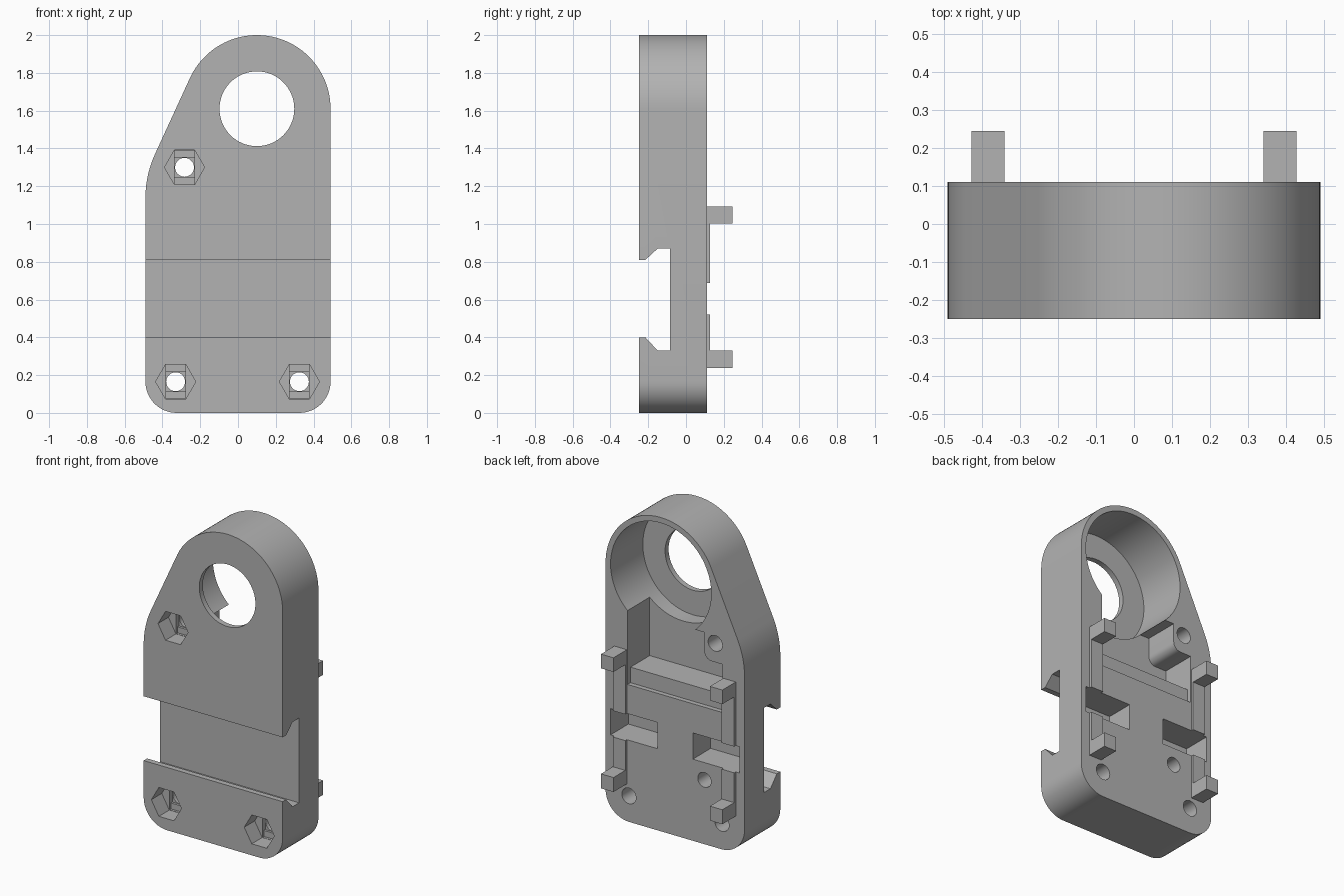
import bpy
import bmesh
from math import sin, cos, radians, pi

old = bpy.data.objects.get("Cube")
if old:
    bpy.data.objects.remove(old, do_unlink=True)

# One plain grey for everything
grey = bpy.data.materials.new("plain_grey")
grey.use_nodes = True
grey.diffuse_color = (0.45, 0.45, 0.45, 1)
grey.node_tree.nodes["Principled BSDF"].inputs["Base Color"].default_value = grey.diffuse_color

FRONT, BACK = -0.25, 0.11
RING = (0.1, 1.61)


def arc(cx, cz, r, start, end, steps):
    """Points on an arc, angles in degrees."""
    angles = [radians(start + (end - start) * i / steps) for i in range(steps + 1)]
    return [(cx + r * cos(a), cz + r * sin(a)) for a in angles]


def circle(cx, cz, r, sides):
    return arc(cx, cz, r, 0, 360, sides)[:-1]


def rect(x0, x1, z0, z1):
    return [(x0, z0), (x1, z0), (x1, z1), (x0, z1)]


def prism(name, outline, a, b, axis="y"):
    """Extrude an outline from a to b, along y (x, z points) or x (y, z points)."""
    def place(p, d):
        return (p[0], d, p[1]) if axis == "y" else (d, p[0], p[1])
    bm = bmesh.new()
    low = [bm.verts.new(place(p, a)) for p in outline]
    high = [bm.verts.new(place(p, b)) for p in outline]
    n = len(outline)
    bm.faces.new(low)
    bm.faces.new(high[::-1])
    for i in range(n):
        j = (i + 1) % n
        bm.faces.new((low[i], high[i], high[j], low[j]))
    bmesh.ops.recalc_face_normals(bm, faces=bm.faces)
    mesh = bpy.data.meshes.new(name)
    bm.to_mesh(mesh)
    bm.free()
    mesh.materials.append(grey)
    obj = bpy.data.objects.new(name, mesh)
    bpy.context.collection.objects.link(obj)
    return obj


def activate(obj):
    bpy.ops.object.select_all(action="DESELECT")
    obj.select_set(True)
    bpy.context.view_layer.objects.active = obj


def cut(obj, outline, a, b, axis="y"):
    """Subtract a prism from an object and discard the cutter."""
    cutter = prism("cutter", outline, a, b, axis)
    cutter.hide_render = True
    mod = obj.modifiers.new("cut", "BOOLEAN")
    mod.operation = "DIFFERENCE"
    mod.solver = "EXACT"
    mod.object = cutter
    activate(obj)
    bpy.ops.object.modifier_apply(modifier=mod.name)
    bpy.data.objects.remove(cutter, do_unlink=True)


# Body plate: rounded foot, straight left side, round head, sloping shoulder
TILT, BEND = 155.3, 0.55
outline = arc(0.325, 0.165, 0.165, -90, 0, 12)
outline += arc(*RING, 0.39, 0, TILT, 48)
outline += arc(-0.49 + BEND, 1.14, BEND, TILT, 180, 10)
outline += arc(-0.325, 0.165, 0.165, 180, 270, 12)
body = prism("body_plate", outline, FRONT, BACK)

# Clamping rail slot across the front
slot = [(-0.3, 0.81), (-0.215, 0.81), (-0.15, 0.87), (-0.085, 0.87),
        (-0.085, 0.33), (-0.15, 0.33), (-0.215, 0.4), (-0.3, 0.4)]
cut(body, slot, -0.6, 0.6, "x")

# Round head pocket from the back and window through the front
cut(body, circle(*RING, 0.355, 72), -0.215, 0.3)
cut(body, circle(*RING, 0.198, 64), -0.4, 0.0)

# Deep pocket below the head, stepping around the upper screw boss
pocket = [(0.335, 0.972), (0.335, 1.35), (-0.207, 1.35)]
pocket += arc(-0.257, 1.23, 0.05, 0, -90, 6)
pocket += [(-0.335, 1.18), (-0.335, 0.972)]
cut(body, pocket, -0.113, 0.3)

# Shallow lowered bar under the deep pocket
cut(body, rect(-0.335, 0.335, 0.873, 1.0), 0.08, 0.3)

# Side pockets in the back
for side in (-1, 1):
    xs = sorted((side * 0.125, side * 0.455))
    cut(body, rect(*xs, 0.52, 0.687), -0.07, 0.3)

# Screw holes with hexagonal nut seats stepping down to the bore
for x, z in ((-0.283, 1.3), (-0.33, 0.165), (0.325, 0.165)):
    cut(body, circle(x, z, 0.106, 6), -0.4, -0.145)
    cut(body, rect(x - 0.052, x + 0.052, z - 0.09, z + 0.09), -0.2, -0.13)
    cut(body, rect(x - 0.052, x + 0.052, z - 0.052, z + 0.052), -0.2, -0.115)
    cut(body, circle(x, z, 0.05, 32), -0.2, 0.3)

# Blind hole in the back
cut(body, circle(-0.207, 0.41, 0.047, 32), 0.0, 0.3)

activate(body)
bpy.ops.object.shade_smooth_by_angle(angle=pi / 7)

# Corner posts and the low ribs between them, on both sides of the back
for label, side in (("left", 1), ("right", -1)):
    xs = sorted((side * 0.34, side * 0.428))
    for level, z0, z1 in (("upper", 1.003, 1.093), ("lower", 0.238, 0.33)):
        prism(f"{level}_{label}_post", rect(*xs, z0, z1), BACK - 0.01, 0.245)
    for level, z0, z1 in (("upper", 0.687, 1.003), ("lower", 0.33, 0.52)):
        prism(f"{level}_{label}_rib", rect(*xs, z0, z1), BACK - 0.01, 0.126)
